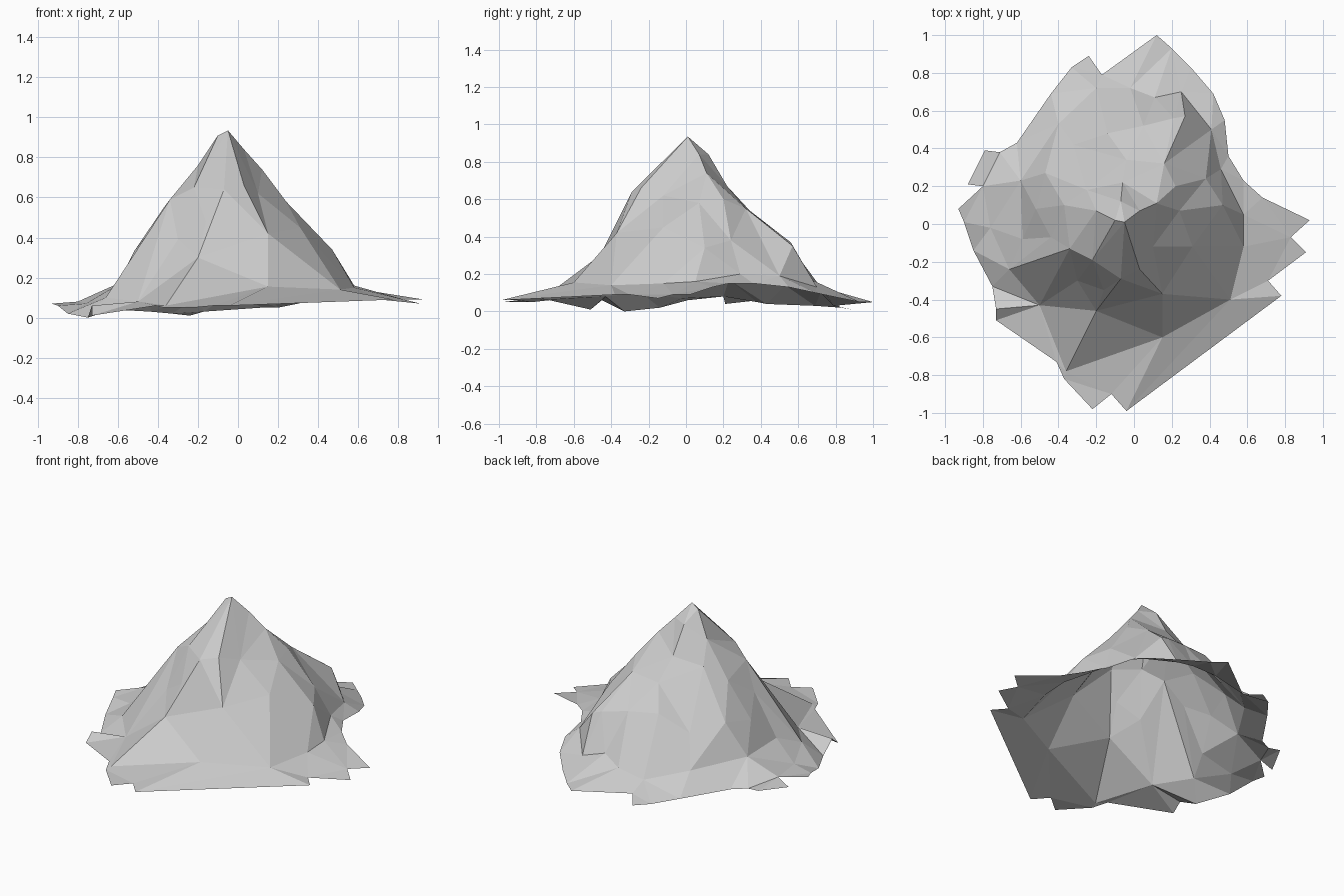
import bpy
from mathutils import Vector
from mathutils.geometry import delaunay_2d_cdt

default = bpy.data.objects.get("Cube")
if default:
    bpy.data.objects.remove(default, do_unlink=True)


def make_material(name, colour):
    material = bpy.data.materials.new(name)
    material.use_nodes = True
    material.diffuse_color = colour
    material.node_tree.nodes["Principled BSDF"].inputs["Base Color"].default_value = colour
    return material


# Ragged outer edge of the skirt, clockwise from the back
rim = [
    (.12, 1, .05), (.2, .93, .05), (.3, .83, .07), (.42, .69, .1), (.48, .55, .13),
    (.5, .36, .15), (.58, .23, .15), (.68, .14, .13), (.93, .02, .09), (.83, -.07, .09),
    (.91, -.15, .07), (.71, -.3, .09), (.78, -.38, .09), (-.04, -.99, .06),
    (-.12, -.9, .06), (-.22, -.98, .05), (-.37, -.82, .05), (-.41, -.73, .06),
    (-.73, -.51, .01), (-.73, -.45, .06), (-.75, -.33, 0), (-.85, -.14, .02),
    (-.9, .01, .06), (-.93, .08, .07), (-.8, .2, .08), (-.88, .21, .04), (-.79, .39, .06),
    (-.71, .38, .05), (-.62, .43, .04), (-.44, .69, .03), (-.33, .83, .02),
    (-.24, .89, .01), (-.17, .79, .03),
]

# Crease where the steep slopes meet the skirt
foot = [
    (.15, -.6, .155), (.51, -.4, .14), (.58, -.12, .15), (.58, .05, .16), (.46, .29, .2),
    (.41, .5, .19), (.25, .7, .13), (.11, .67, .17), (-.02, .72, .13), (-.2, .72, .1),
    (-.4, .53, .14), (-.6, .23, .17), (-.59, -.08, .17), (-.66, -.24, .1),
    (-.5, -.43, .08), (-.36, -.78, .06),
]

# Ridges running down from the summit
peak = (-.05, .01, .935)
ridges = {
    "front": [peak, (-.07, -.29, .64), (-.16, -.35, .48), (-.2, -.46, .3)],
    "front_left": [peak, (.03, -.24, .66), (.15, -.37, .42)],
    "back_left": [peak, (.03, .07, .84), (.12, .11, .74), (.22, .2, .6), (.38, .24, .38)],
    "back": [peak, (-.07, .12, .84), (-.06, .22, .67), (-.04, .34, .54), (-.14, .48, .42)],
    "right": [peak, (-.1, .02, .91), (-.22, -.19, .65), (-.34, -.13, .59), (-.44, -.07, .43)],
}

# Single bumps on the faces between the ridges
bumps = [
    (.1, -.12, .62), (.31, -.12, .45), (.47, .1, .34), (.24, .07, .58),
    (.16, .32, .55), (.21, .56, .37), (.27, .57, .35), (.05, .52, .4),
    (-.25, .18, .64), (-.2, .07, .76), (-.37, .1, .55), (-.47, .27, .37),
    (-.32, .42, .32), (-.3, -.3, .39), (-.52, .08, .33), (-.76, -.02, .07),
]

# Gather points and keep the rim, foot and ridges as fixed edges
points, edges = [], []


def add_path(path, closed=False):
    start = len(points)
    points.extend(path)
    ids = list(range(start, len(points)))
    edges.extend(zip(ids, ids[1:]))
    if closed:
        edges.append((ids[-1], ids[0]))


add_path(rim, closed=True)
add_path(foot, closed=True)
for ridge in ridges.values():
    add_path(ridge)
points.extend(bumps)

# Triangulate the plan inside the rim, then lift every point to its height
flat, _, faces, sources, _, _ = delaunay_2d_cdt(
    [Vector(p[:2]) for p in points], edges, [], 1, .0001)


def height(index):
    if sources[index]:
        return points[sources[index][0]][2]
    nearest = min(points, key=lambda p: (Vector(p[:2]) - flat[index]).length)
    return nearest[2]


mesh = bpy.data.meshes.new("mountain")
mesh.from_pydata([(v.x, v.y, height(i)) for i, v in enumerate(flat)], [], faces)
mesh.materials.append(make_material("pale_grey_rock", (.6, .6, .6, 1)))
mesh.update()
mountain = bpy.data.objects.new("mountain", mesh)
bpy.context.collection.objects.link(mountain)
